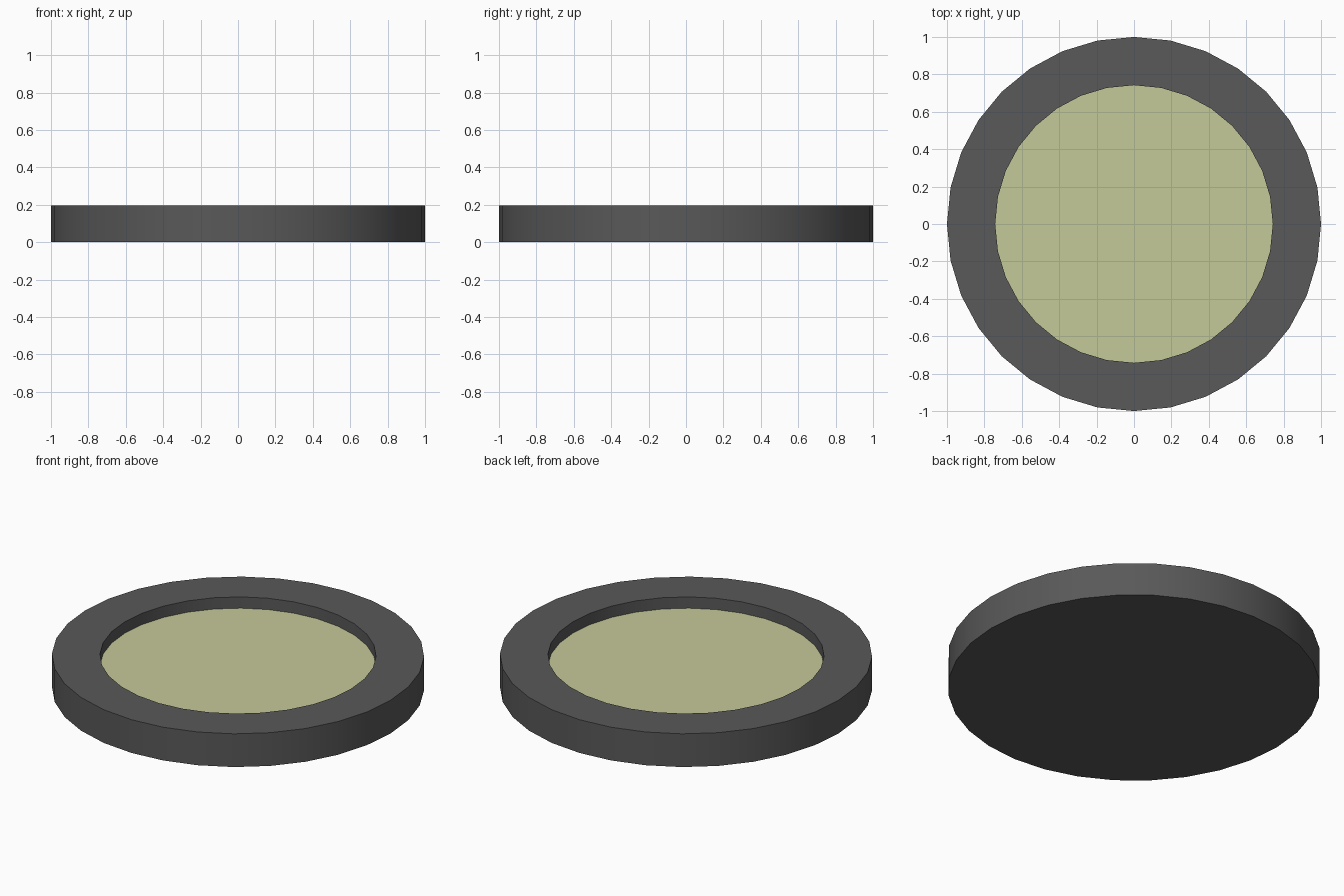
import bpy, bmesh, math

if "Cube" in bpy.data.objects:
    bpy.data.objects.remove(bpy.data.objects["Cube"])

SIDES = 32
R_OUT, R_IN = 1.0, 0.742
TOP, FLOOR = 0.197, 0.13


def material(name, rgb):
    mat = bpy.data.materials.new(name)
    mat.diffuse_color = (*rgb, 1)
    mat.use_nodes = True
    mat.node_tree.nodes["Principled BSDF"].inputs["Base Color"].default_value = mat.diffuse_color
    return mat


def ring(bm, radius, z):
    return [bm.verts.new((radius * math.cos(2 * math.pi * i / SIDES),
                          radius * math.sin(2 * math.pi * i / SIDES), z))
            for i in range(SIDES)]


def lathe(name, profile, mat, cap_start=False):
    """Spin (radius, z) points into a surface, optionally capping the first ring."""
    bm = bmesh.new()
    rings = [ring(bm, r, z) for r, z in profile]
    for a, b in zip(rings, rings[1:]):
        for i in range(SIDES):
            j = (i + 1) % SIDES
            bm.faces.new((a[i], a[j], b[j], b[i]))
    if cap_start:
        bm.faces.new(rings[0][::-1] if len(rings) > 1 else rings[0])
    mesh = bpy.data.meshes.new(name)
    bm.to_mesh(mesh)
    bm.free()
    obj = bpy.data.objects.new(name, mesh)
    bpy.context.collection.objects.link(obj)
    mesh.materials.append(mat)
    bpy.ops.object.select_all(action='DESELECT')
    obj.select_set(True)
    bpy.context.view_layer.objects.active = obj
    bpy.ops.object.shade_smooth_by_angle(angle=math.radians(30))
    return obj


# Dark body: closed base, outer wall, flat rim and recess wall
lathe("dish_body", [(R_OUT, 0), (R_OUT, TOP), (R_IN, TOP), (R_IN, FLOOR)],
      material("dark_grey", (0.1, 0.1, 0.1)), cap_start=True)

# Pale disc at the bottom of the recess
lathe("inset_disc", [(R_IN, FLOOR)],
      material("pale_olive", (0.56, 0.585, 0.315)), cap_start=True)
